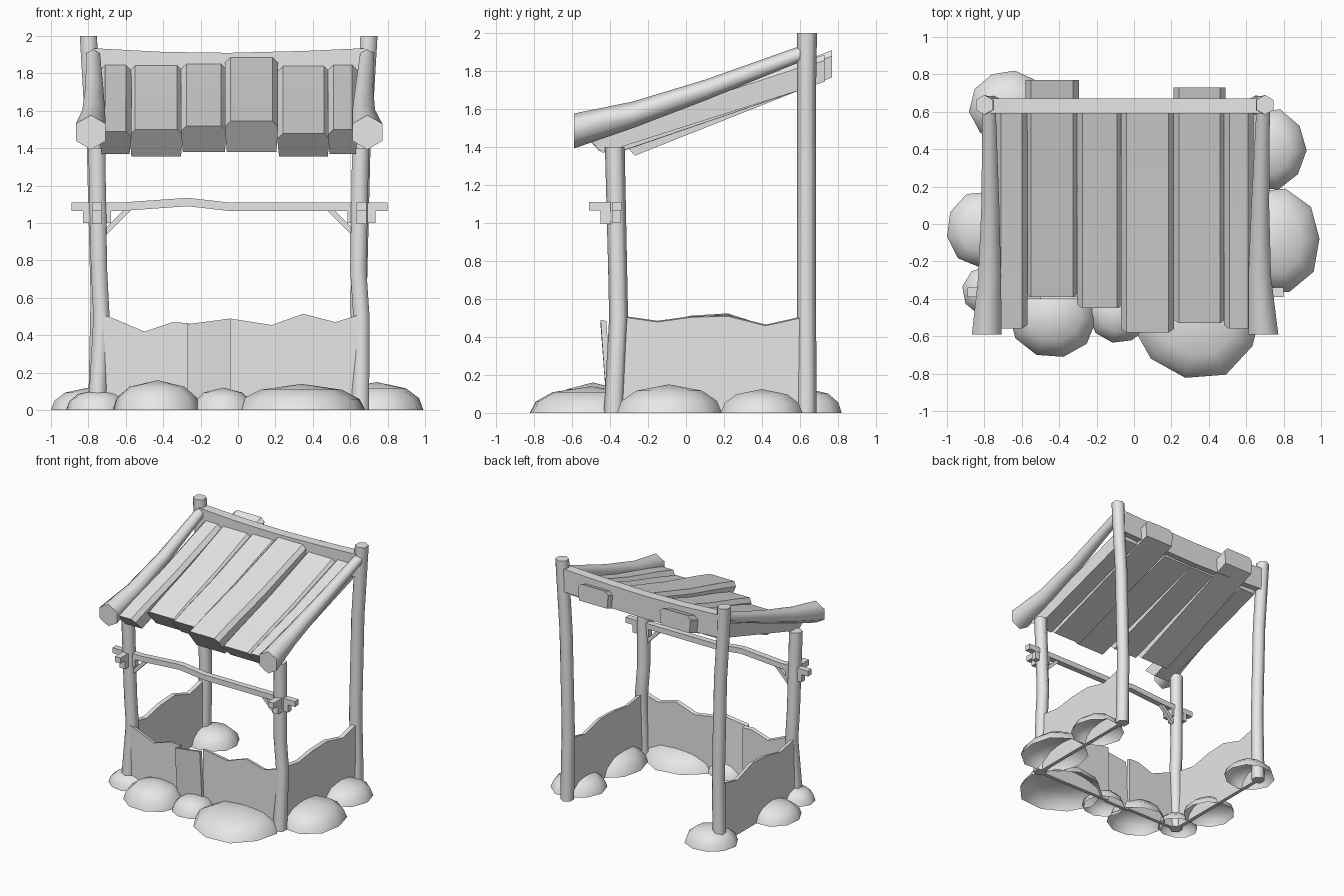
import bpy, bmesh, math, random

random.seed(4)
if "Cube" in bpy.data.objects:
    bpy.data.objects.remove(bpy.data.objects["Cube"], do_unlink=True)

grey = bpy.data.materials.new("plain_grey")
grey.use_nodes = True
grey.diffuse_color = (0.8, 0.8, 0.8, 1)
grey.node_tree.nodes["Principled BSDF"].inputs["Base Color"].default_value = (0.8, 0.8, 0.8, 1)


def finish(name, bm, angle):
    bmesh.ops.recalc_face_normals(bm, faces=bm.faces)
    mesh = bpy.data.meshes.new(name)
    bm.to_mesh(mesh)
    bm.free()
    mesh.materials.append(grey)
    obj = bpy.data.objects.new(name, mesh)
    bpy.context.collection.objects.link(obj)
    bpy.ops.object.select_all(action='DESELECT')
    obj.select_set(True)
    bpy.context.view_layer.objects.active = obj
    bpy.ops.object.shade_smooth_by_angle(angle=math.radians(angle))
    return obj


def loft(name, rings, angle=30):
    """Closed solid skinned through rings with equal point counts."""
    bm = bmesh.new()
    loops = [[bm.verts.new(p) for p in ring] for ring in rings]
    n = len(loops[0])
    for a, b in zip(loops, loops[1:]):
        for i in range(n):
            j = (i + 1) % n
            bm.faces.new((a[i], a[j], b[j], b[i]))
    bm.faces.new(loops[0])
    bm.faces.new(loops[-1])
    return finish(name, bm, angle)


def log(name, path, upright, sides=6):
    """Tapered hexagonal log; path holds x, y, z, radius."""
    rings = []
    for x, y, z, r in path:
        ring = []
        for i in range(sides):
            a = math.tau * i / sides
            s, c = r * math.sin(a), r * math.cos(a)
            ring.append((x + s, y + c, z) if upright else (x + s, y, z + c))
        rings.append(ring)
    return loft(name, rings, 65)


def box(name, x0, x1, y0, y1, z0, z1):
    return loft(name, [[(x0, y0, z), (x1, y0, z), (x1, y1, z), (x0, y1, z)] for z in (z0, z1)])


# Corner posts
for side, x, back_top in (("right", -0.755, -0.80), ("left", 0.655, 0.70)):
    s = 1 if x > 0 else -1
    log(side + "_front_post", [(x, -0.38, 0, 0.053), (x + 0.015 - 0.01 * s, -0.355, 0.5, 0.05),
                               (x - 0.012 * s, -0.36, 0.75, 0.05), (x, -0.375, 1.4, 0.052)], True)
    log(side + "_back_post", [(x, 0.635, 0, 0.053), (x - 0.01 * s, 0.635, 0.6, 0.05),
                              (x + 0.01 * s, 0.635, 1.4, 0.05), (x + 0.03 * s, 0.635, 1.7, 0.05),
                              (back_top, 0.637, 2.0, 0.053)], True)

# Roof side logs
for side, xs in (("right", (-0.787, -0.772, -0.768, -0.775)), ("left", (0.692, 0.672, 0.675, 0.69))):
    log(side + "_roof_log", [(xs[0], -0.59, 1.485, 0.092), (xs[1], -0.28, 1.57, 0.07),
                             (xs[2], 0.1, 1.7, 0.055), (xs[3], 0.6, 1.89, 0.042)], False)

# Roof planks: x0, x1, front y, back y, front top z, front bottom z, top z at the back beam
planks = [
    (-0.74, -0.57, -0.56, 0.62, 1.49, 1.37, 1.85),
    (-0.58, -0.295, -0.39, 0.77, 1.50, 1.355, 1.85),
    (-0.305, -0.06, -0.45, 0.62, 1.52, 1.38, 1.855),
    (-0.07, 0.215, -0.58, 0.62, 1.545, 1.38, 1.89),
    (0.21, 0.49, -0.53, 0.73, 1.48, 1.355, 1.845),
    (0.48, 0.64, -0.56, 0.62, 1.50, 1.37, 1.85),
]
for k, (x0, x1, yf, yb, zt, zb, z_back) in enumerate(planks):
    rings = []
    c = 0.03
    for t, sag in ((0, 0), (0.15, 0), (0.5, 0.012), (1, 0)):
        y = yf + (yb - yf) * t
        top = zt + (z_back - zt) * (y - yf) / (0.6 - yf) - sag
        y_low = yf + 0.12 + (yb - yf - 0.12) * t
        low = zb + (1.70 - zb) * (y_low - yf - 0.12) / (0.48 - yf)
        rings.append([(x0 + 0.01, y_low, low), (x0, y + 0.02 * (1 - t), top - c), (x0 + c, y, top),
                      (x1 - c, y, top), (x1, y + 0.02 * (1 - t), top - c), (x1 - 0.01, y_low, low)])
    loft(f"roof_plank_{k + 1}", rings, 35)

# Back beam with a slight dip
loft("back_beam", [[(x, 0.59, z - 0.19), (x, 0.67, z - 0.19), (x, 0.67, z), (x, 0.59, z)]
                   for x, z in ((-0.78, 1.935), (-0.4, 1.915), (-0.05, 1.91), (0.35, 1.92), (0.68, 1.935))])

# Front rail and its joints
loft("front_rail", [[(x, -0.39, z - 0.045), (x, -0.34, z - 0.045), (x, -0.34, z), (x, -0.39, z)]
                    for x, z in ((-0.89, 1.11), (-0.62, 1.11), (-0.27, 1.135), (-0.05, 1.11), (0.80, 1.11))])
for side, x, s in (("right", -0.755, 1), ("left", 0.66, -1)):
    box(side + "_joint_bar", x - 0.026, x + 0.026, -0.51, -0.37, 1.065, 1.112)
    box(side + "_joint_block", x - 0.026, x + 0.026, -0.45, -0.37, 0.995, 1.065)
    box(side + "_side_block", x - 0.075, x + 0.075, -0.388, -0.342, 1.0, 1.066)
    loft(side + "_brace", [[(x + s * 0.045, y, 0.97), (x + s * 0.045, y, 0.93),
                            (x + s * 0.185, y, 1.07), (x + s * 0.145, y, 1.07)] for y in (-0.38, -0.35)])


# Ragged walls: points along the run with a top height
def wall(name, points, along_x, offset, lean=0, thick=0.03):
    rings = []
    for u, top in points:
        section = [(offset, 0), (offset + thick, 0),
                   (offset + thick + lean, top - 0.006), (offset + lean, top)]
        rings.append([(u, v, z) if along_x else (v, u, z) for v, z in section])
    return loft(name, rings, 20)


wall("front_wall_right", [(-0.74, 0.51), (-0.69, 0.5), (-0.5, 0.42), (-0.35, 0.47), (-0.265, 0.465)], True, -0.40)
wall("front_wall_middle", [(-0.27, 0.46), (-0.15, 0.475), (-0.04, 0.49)], True, -0.415, -0.035)
wall("front_wall_left", [(-0.045, 0.49), (0.18, 0.455), (0.35, 0.515), (0.52, 0.47), (0.65, 0.51)], True, -0.40)
ragged = [(-0.36, 0.515), (-0.15, 0.485), (0.03, 0.51), (0.22, 0.515), (0.42, 0.465), (0.6, 0.505)]
wall("left_wall", ragged, False, 0.64)
wall("right_wall", [(y, z + 0.01 * math.sin(9 * y)) for y, z in ragged], False, -0.77)


# Boulders: open-bottomed low domes
def boulder(name, x, y, rx, ry, height, sides=10):
    bm = bmesh.new()
    rings = []
    spin = random.random()
    stretch = [random.uniform(0.95, 1.03) for _ in range(sides)]
    for level in (0, 0.42, 0.78):
        r = math.sqrt(1 - level * level)
        rings.append([bm.verts.new((x + rx * r * stretch[i] * math.cos(math.tau * (i + spin) / sides),
                                    y + ry * r * stretch[i] * math.sin(math.tau * (i + spin) / sides),
                                    height * level)) for i in range(sides)])
    tip = bm.verts.new((x, y, height))
    for i in range(sides):
        j = (i + 1) % sides
        for a, b in zip(rings, rings[1:]):
            bm.faces.new((a[i], a[j], b[j], b[i]))
        bm.faces.new((rings[-1][i], rings[-1][j], tip))
    finish(name, bm, 50)


for k, rock in enumerate([
    (-0.67, 0.63, 0.21, 0.20, 0.13), (-0.80, -0.03, 0.20, 0.21, 0.12),
    (-0.75, -0.36, 0.17, 0.15, 0.11), (-0.43, -0.49, 0.235, 0.23, 0.16),
    (-0.08, -0.47, 0.17, 0.17, 0.12), (0.34, -0.50, 0.35, 0.33, 0.14),
    (0.74, -0.09, 0.26, 0.29, 0.15), (0.71, 0.40, 0.21, 0.22, 0.125),
]):
    boulder(f"boulder_{k + 1}", *rock)
